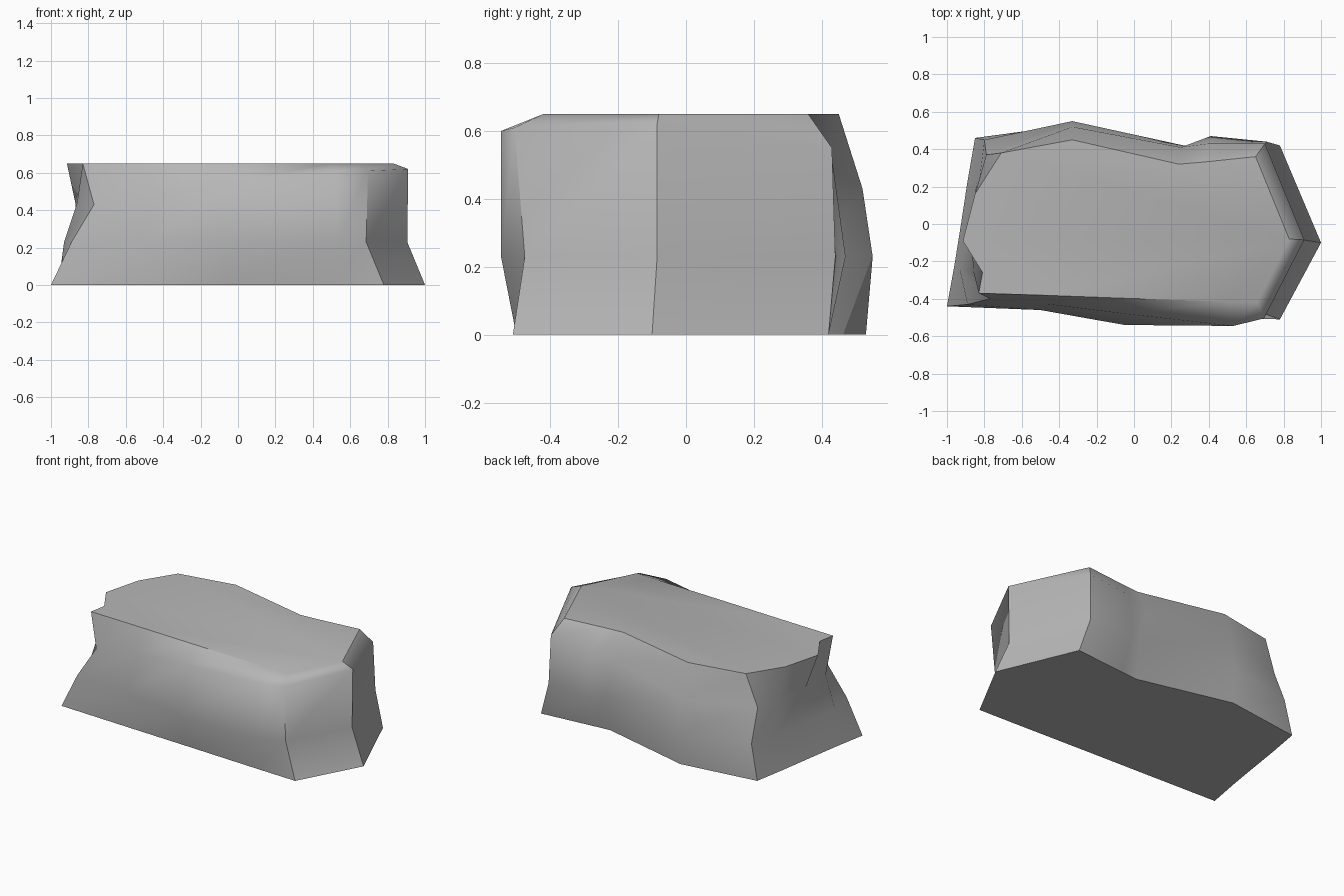
import bpy
import bmesh
import math

default_cube = bpy.data.objects.get("Cube")
if default_cube:
    bpy.data.objects.remove(default_cube, do_unlink=True)

TOP_HEIGHT = 0.65
WAIST_HEIGHT = 0.23


def make_material(name, colour):
    material = bpy.data.materials.new(name)
    material.use_nodes = True
    material.diffuse_color = colour
    material.node_tree.nodes["Principled BSDF"].inputs["Base Color"].default_value = colour
    return material


def at_height(outline, height):
    """Lift a flat outline to one level."""
    return [(x, y, height) for x, y in outline]


# Outlines run counter-clockwise from the front left corner
foot = at_height([
    (-1, -.44), (-.5, -.46), (-.05, -.477), (.5, -.5), (.78, -.51),
    (1, -.1), (.78, .42), (.41, .385), (.3, .375), (-.33, .53),
    (-.85, .46), (-.89, .23), (-.925, 0), (-.96, -.22)], 0)

waist = at_height([
    (-.89, -.43), (-.5, -.46), (-.05, -.54), (.53, -.545), (.685, -.475),
    (.905, -.085), (.71, .44), (.41, .47), (.31, .41), (-.33, .55),
    (-.8, .45), (-.84, .24), (-.87, .03), (-.93, -.25)], WAIST_HEIGHT)

# The shoulder rises and falls around the stone
shoulder = [
    (-.77, -.4, .43), (-.45, -.43, .5), (-.05, -.48, .55),
    (.53, -.545, .6), (.695, -.505, .61), (.91, -.085, .62),
    (.7, .43, .55), (.4, .43, .52), (.25, .41, .5), (-.33, .52, .43),
    (-.79, .37, .44), (-.83, .21, .44), (-.87, -.02, .44), (-.86, -.25, .44)]

crown = at_height([
    (-.83, -.37), (-.45, -.382), (-.05, -.397), (.5, -.415), (.66, -.42),
    (.83, -.08), (.65, .36), (.36, .33), (.24, .32), (-.33, .45),
    (-.71, .38), (-.85, .16), (-.915, -.09), (-.81, -.26)], TOP_HEIGHT)

# Skin the outlines into one closed stone
bm = bmesh.new()
rings = [[bm.verts.new(point) for point in outline]
         for outline in (foot, waist, shoulder, crown)]
count = len(foot)
for lower, upper in zip(rings, rings[1:]):
    for i in range(count):
        j = (i + 1) % count
        bm.faces.new((lower[i], lower[j], upper[j], upper[i]))

# Flat underside and top
bm.faces.new(list(reversed(rings[0])))
bm.faces.new(rings[-1])
bmesh.ops.recalc_face_normals(bm, faces=bm.faces)

mesh = bpy.data.meshes.new("rock_slab")
bm.to_mesh(mesh)
bm.free()
rock = bpy.data.objects.new("rock_slab", mesh)
bpy.context.collection.objects.link(rock)
mesh.materials.append(make_material("stone grey", (.47, .47, .47, 1)))

# Soft walls, crisp corners
bpy.ops.object.select_all(action="DESELECT")
rock.select_set(True)
bpy.context.view_layer.objects.active = rock
bpy.ops.object.shade_smooth_by_angle(angle=math.radians(32))

# The worn shoulder stays soft all round
for edge in mesh.edges:
    if all(WAIST_HEIGHT + .1 < mesh.vertices[v].co.z < TOP_HEIGHT - .01
           for v in edge.vertices):
        edge.use_edge_sharp = False
